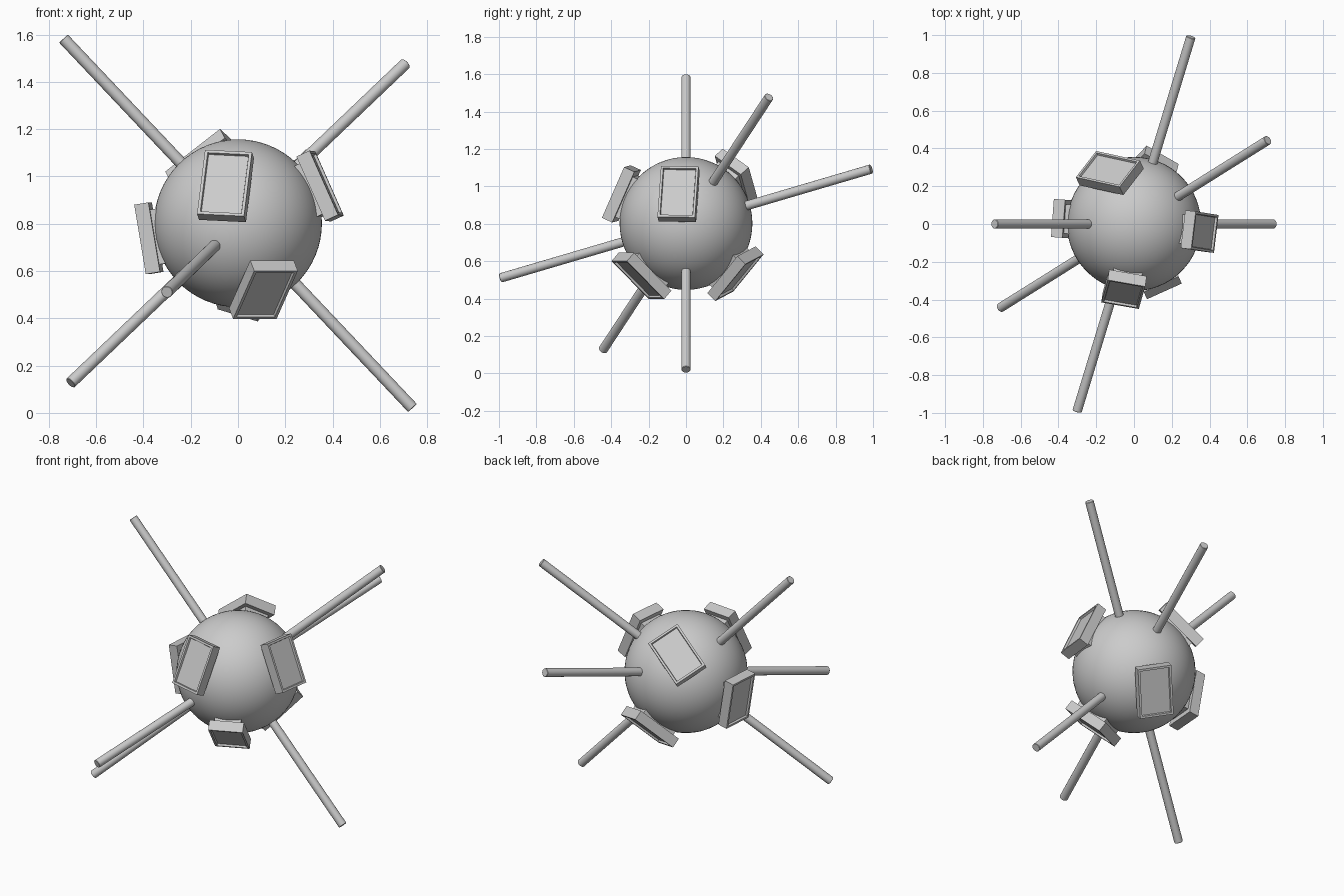
import bpy, bmesh, math
from mathutils import Vector, Matrix

if "Cube" in bpy.data.objects:
    bpy.data.objects.remove(bpy.data.objects["Cube"])

CENTRE = Vector((0, 0, 0.802))


def finish(bm, name, smooth=False):
    bmesh.ops.recalc_face_normals(bm, faces=bm.faces)
    me = bpy.data.meshes.new(name)
    bm.to_mesh(me)
    bm.free()
    ob = bpy.data.objects.new(name, me)
    bpy.context.collection.objects.link(ob)
    if smooth:
        bpy.ops.object.select_all(action='DESELECT')
        ob.select_set(True)
        bpy.context.view_layer.objects.active = ob
        bpy.ops.object.shade_smooth_by_angle(angle=math.radians(35))
    return ob


def frame(direction, roll=0.0):
    # local z points outward, local y is the panel's long side
    z = Vector(direction).normalized()
    side = Vector((z.y, -z.x, 0)).normalized()
    up = (Vector((0, 0, 1)) - z * z.z).normalized()
    a = math.radians(roll)
    y = up * math.cos(a) + side * math.sin(a)
    x = y.cross(z)
    return Matrix.Translation(CENTRE) @ Matrix((x, y, z)).transposed().to_4x4()


# central ball
bm = bmesh.new()
bmesh.ops.create_uvsphere(bm, u_segments=64, v_segments=32, radius=0.355)
ball = finish(bm, "ball_body", True)
ball.location = CENTRE


# rods in three opposite pairs
def rod(name, direction, r=0.025, start=0.32, end=1.075):
    bm = bmesh.new()
    bmesh.ops.create_cone(bm, cap_ends=True, segments=24, radius1=r, radius2=r,
                          depth=end - start,
                          matrix=Matrix.Translation((0, 0, (start + end) / 2)))
    rim = [e for e in bm.edges if all(v.co.z > end - 1e-4 for v in e.verts)]
    bmesh.ops.bevel(bm, geom=rim, offset=0.002, segments=1, affect='EDGES')
    ob = finish(bm, name, True)
    ob.matrix_world = frame(direction)


for i, d in enumerate([(-0.737, 0, 0.780), (0.709, 0.444, 0.676), (0.301, 0.990, 0.291)]):
    rod(f"rod_{i + 1}_upper", d)
    rod(f"rod_{i + 1}_lower", [-c for c in d])


# framed panels, each on a short neck
def box(bm, w, h, z0, z1):
    m = Matrix.Translation((0, 0, (z0 + z1) / 2)) @ Matrix.Diagonal((w, h, z1 - z0, 1))
    return bmesh.ops.create_cube(bm, size=1, matrix=m)["verts"]


def panel(name, direction, roll):
    m = frame(direction, roll)
    bm = bmesh.new()
    box(bm, 0.202, 0.298, 0.353, 0.414)
    bm.normal_update()
    front = [f for f in bm.faces if f.normal.z > 0.9]
    bmesh.ops.inset_region(bm, faces=front, thickness=0.018)
    bmesh.ops.inset_region(bm, faces=front, thickness=0.004, depth=-0.012)
    finish(bm, name).matrix_world = m
    bm = bmesh.new()
    box(bm, 0.155, 0.235, 0.30, 0.356)
    finish(bm, name + "_neck").matrix_world = m


panels = [
    ("panel_front", (-0.057, -0.372, 0.170), -3),
    ("panel_right", (0.375, -0.043, 0.170), -1),
    ("panel_front_low", (0.115, -0.255, -0.300), 0),
    ("panel_back_high", (-0.138, 0.291, 0.259), 39),
    ("panel_back_low", (0.075, 0.285, -0.290), 21),
    ("panel_left", (-0.405, 0.030, -0.068), 0),
]
for p in panels:
    panel(*p)
